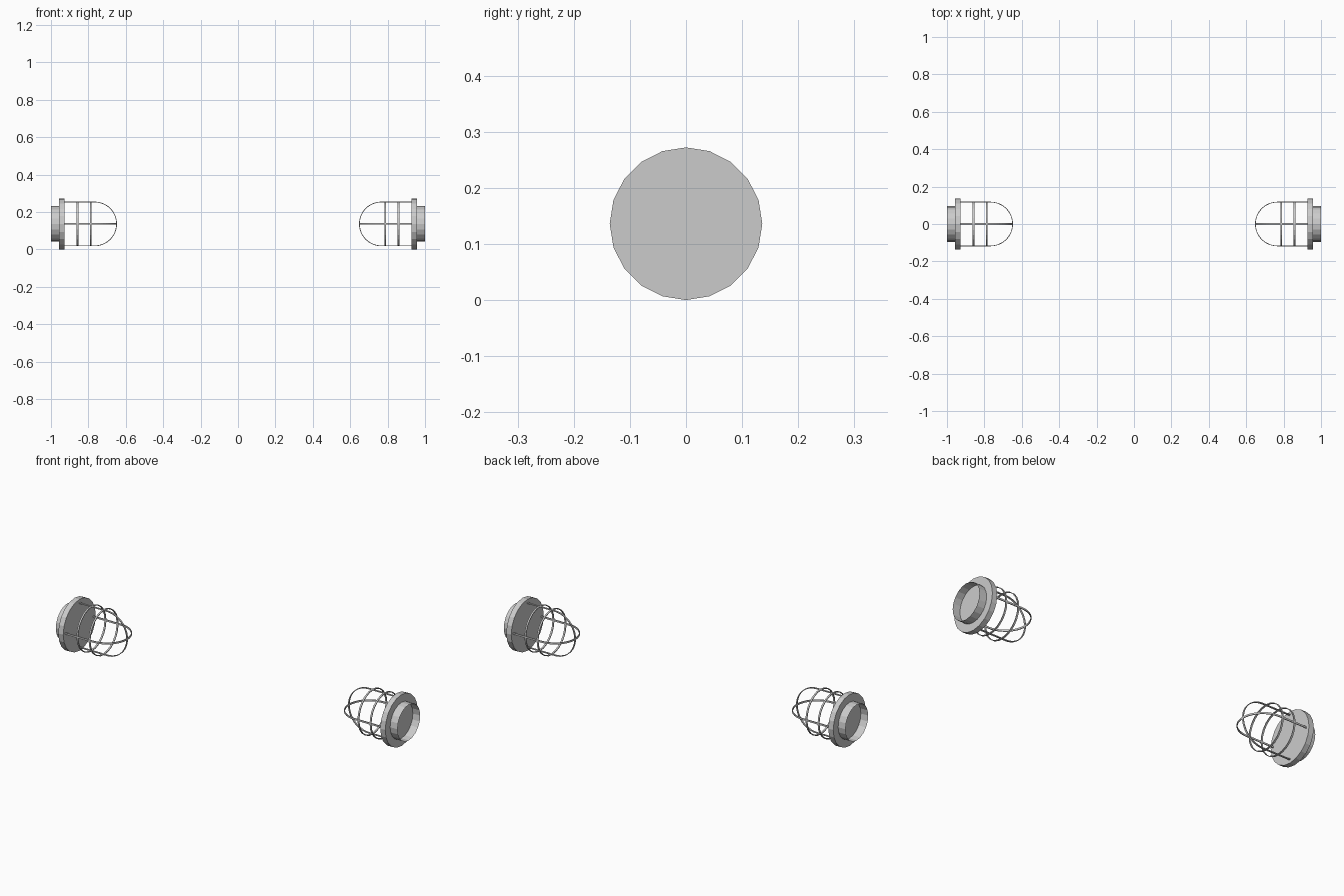
import bpy, bmesh, math
from mathutils import Vector

if "Cube" in bpy.data.objects:
    bpy.data.objects.remove(bpy.data.objects["Cube"])

ZC = 0.136      # axis height
SIDES = 20
WIRE_R = 0.117  # cage radius
WIDE, THIN = 0.009, 0.004


def finish(name, bm):
    bmesh.ops.recalc_face_normals(bm, faces=bm.faces)
    me = bpy.data.meshes.new(name)
    bm.to_mesh(me)
    bm.free()
    ob = bpy.data.objects.new(name, me)
    bpy.context.collection.objects.link(ob)
    return ob


def drum(name, side, x0, x1, r, capped):
    """Cylinder along x; side is -1 (left lamp) or 1 (right lamp)."""
    bm = bmesh.new()
    rings = []
    for x in (x0, x1):
        rings.append([bm.verts.new((side * x, r * math.sin(a), ZC + r * math.cos(a)))
                      for a in (math.tau * i / SIDES for i in range(SIDES))])
    a, b = rings
    for i in range(SIDES):
        j = (i + 1) % SIDES
        bm.faces.new((a[i], a[j], b[j], b[i]))
    if capped:
        bm.faces.new(a)
        bm.faces.new(b)
    return finish(name, bm)


def strip(name, path, closed=False):
    """Sweep a flat bar along a path of (point, outward, width direction)."""
    bm = bmesh.new()
    secs = []
    for p, out, wid in path:
        secs.append([bm.verts.new(p + out * u * THIN / 2 + wid * v * WIDE / 2)
                     for u, v in ((-1, -1), (1, -1), (1, 1), (-1, 1))])
    n = len(secs)
    for i in range(n if closed else n - 1):
        a, b = secs[i], secs[(i + 1) % n]
        for k in range(4):
            m = (k + 1) % 4
            bm.faces.new((a[k], a[m], b[m], b[k]))
    if not closed:
        bm.faces.new(secs[0])
        bm.faces.new(secs[-1])
    return finish(name, bm)


def hoop(name, side, across, wid):
    """U-shaped bar: straight legs and a half-round nose."""
    ax = Vector((-side, 0, 0))
    centre = Vector((side * 0.766, 0, ZC))
    foot = Vector((side * 0.93, 0, ZC))
    path = [(foot + across * WIRE_R, across, wid)]
    for i in range(25):
        t = math.pi * i / 24
        d = across * math.cos(t) + ax * math.sin(t)
        path.append((centre + d * WIRE_R, d, wid))
    path.append((foot - across * WIRE_R, -across, wid))
    strip(name, path)


def ring(name, x):
    path = []
    for i in range(24):
        t = math.tau * i / 24
        d = Vector((0, math.sin(t), math.cos(t)))
        path.append((Vector((x, 0, ZC)) + d * WIRE_R, d, Vector((1, 0, 0))))
    strip(name, path, closed=True)


Y, Z = Vector((0, 1, 0)), Vector((0, 0, 1))
for side, label in ((-1, "left"), (1, "right")):
    # mounting collar (open at the wall) and flange
    drum(label + "_mount_collar", side, 1.0, 0.957, 0.095, False)
    drum(label + "_flange", side, 0.957, 0.928, 0.136, True)
    # wire cage
    hoop(label + "_cage_hoop_upright", side, Z, Y)
    hoop(label + "_cage_hoop_level", side, Y, Z)
    ring(label + "_cage_ring_rear", side * 0.858)
    ring(label + "_cage_ring_front", side * 0.787)
